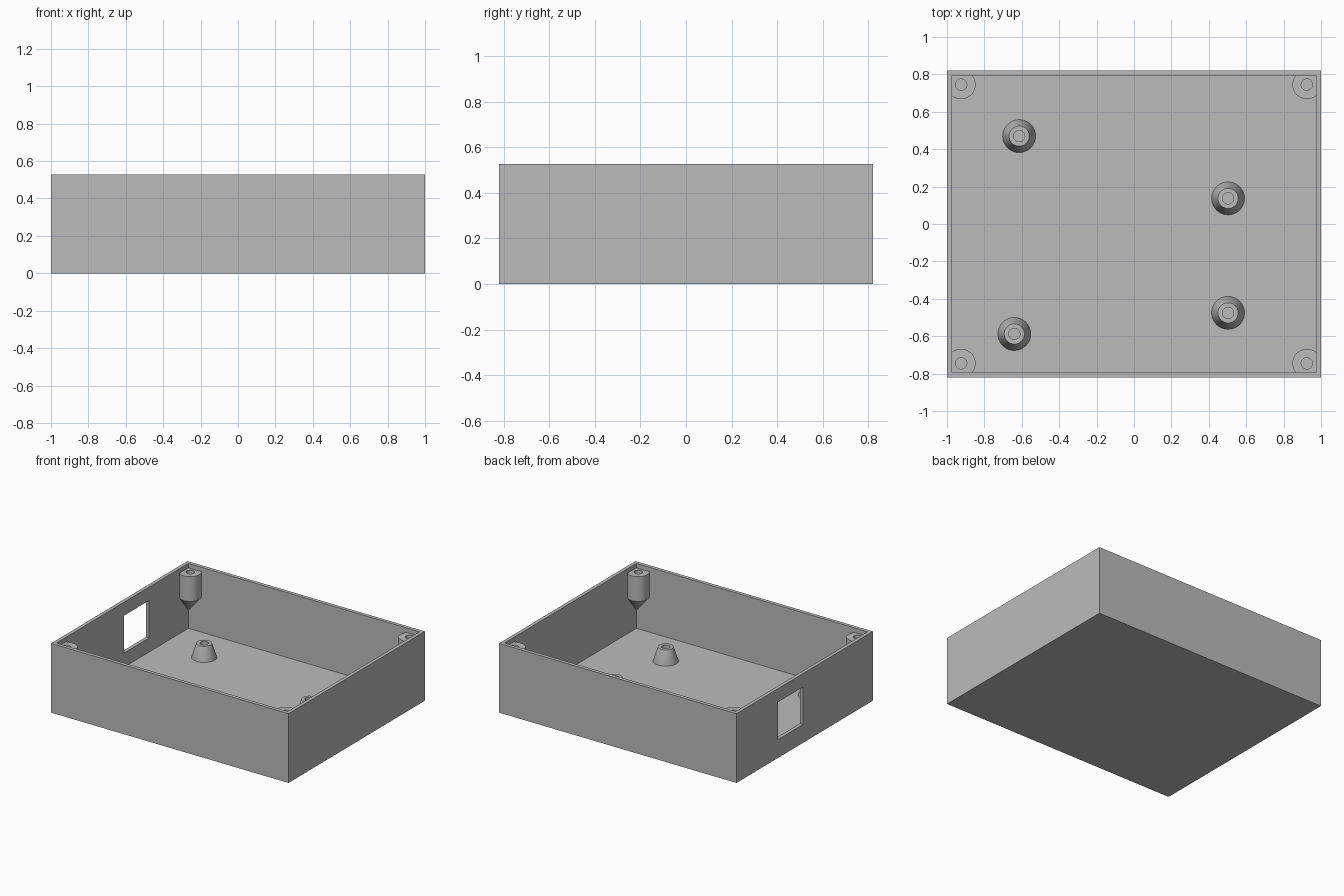
import bpy
import bmesh
from math import cos, sin, tau

default_cube = bpy.data.objects.get("Cube")
if default_cube:
    bpy.data.objects.remove(default_cube, do_unlink=True)

HALF_X, HALF_Y, HEIGHT = 1.0, 0.82, 0.527
WALL, FLOOR = 0.027, 0.033
SEGMENTS = 48

grey = bpy.data.materials.new("plain grey")
grey.use_nodes = True
grey.diffuse_color = (0.5, 0.5, 0.5, 1)
grey.node_tree.nodes["Principled BSDF"].inputs["Base Color"].default_value = (0.5, 0.5, 0.5, 1)


def rectangle(hx, hy, z):
    return [(-hx, -hy, z), (hx, -hy, z), (hx, hy, z), (-hx, hy, z)]


def circle(cx, cy, r, z):
    angles = [tau * i / SEGMENTS for i in range(SEGMENTS)]
    return [(cx + r * cos(a), cy + r * sin(a), z) for a in angles]


def loft(name, rings):
    """Skin a list of equal rings, capping the first and last."""
    bm = bmesh.new()
    loops = [[bm.verts.new(p) for p in ring] for ring in rings]
    count = len(loops[0])
    for low, high in zip(loops, loops[1:]):
        for i in range(count):
            j = (i + 1) % count
            bm.faces.new((low[i], low[j], high[j], high[i]))
    bm.faces.new(loops[0])
    bm.faces.new(loops[-1])
    bmesh.ops.remove_doubles(bm, verts=bm.verts[:], dist=1e-5)
    bmesh.ops.recalc_face_normals(bm, faces=bm.faces[:])
    mesh = bpy.data.meshes.new(name)
    bm.to_mesh(mesh)
    bm.free()
    mesh.materials.append(grey)
    obj = bpy.data.objects.new(name, mesh)
    bpy.context.collection.objects.link(obj)
    return obj


def select_only(obj):
    bpy.ops.object.select_all(action="DESELECT")
    obj.select_set(True)
    bpy.context.view_layer.objects.active = obj


def smooth(obj):
    select_only(obj)
    bpy.ops.object.shade_smooth_by_angle(angle=0.5)


# Open tray
in_x, in_y = HALF_X - WALL, HALF_Y - WALL
tray = loft("tray", [
    rectangle(HALF_X, HALF_Y, 0),
    rectangle(HALF_X, HALF_Y, HEIGHT),
    rectangle(in_x, in_y, HEIGHT),
    rectangle(in_x, in_y, FLOOR),
])

# Rectangular port through the right wall
port = [(-1.1, 0.02), (-0.9, 0.02), (-0.9, 0.32), (-1.1, 0.32)]
cutter = loft("port_cutter", [[(x, y, z) for x, y in port] for z in (0.14, 0.425)])
cutter.hide_render = True
cut = tray.modifiers.new("port", "BOOLEAN")
cut.operation = "DIFFERENCE"
cut.solver = "EXACT"
cut.object = cutter
select_only(tray)
bpy.ops.object.modifier_apply(modifier=cut.name)
bpy.data.objects.remove(cutter, do_unlink=True)

# Tapered standoffs on the floor
for n, (x, y) in enumerate([(-0.614, 0.47), (0.503, 0.137), (0.503, -0.475), (-0.64, -0.588)]):
    smooth(loft(f"standoff_{n + 1}", [
        circle(x, y, 0.088, FLOOR - 0.005),
        circle(x, y, 0.088, FLOOR),
        circle(x, y, 0.054, 0.14),
        circle(x, y, 0.03, 0.14),
        circle(x, y, 0.03, FLOOR + 0.01),
    ]))


# Corner screw bosses, tapering down into the corner and held inside the walls
def within_walls(ring):
    lx, ly = HALF_X - WALL / 2, HALF_Y - WALL / 2
    return [(max(-lx, min(lx, x)), max(-ly, min(ly, y)), z) for x, y, z in ring]


for side, sx in (("left", 1), ("right", -1)):
    for end, sy in (("front", -1), ("back", 1)):
        x, y = sx * 0.924, sy * 0.745
        smooth(loft(f"screw_boss_{end}_{side}", [within_walls(r) for r in (
            circle(sx * (in_x + 0.002), sy * (in_y + 0.002), 0.001, 0.17),
            circle(x, y, 0.077, 0.305),
            circle(x, y, 0.077, 0.493),
            circle(x, y, 0.03, 0.493),
            circle(x, y, 0.03, 0.33),
        )]))
